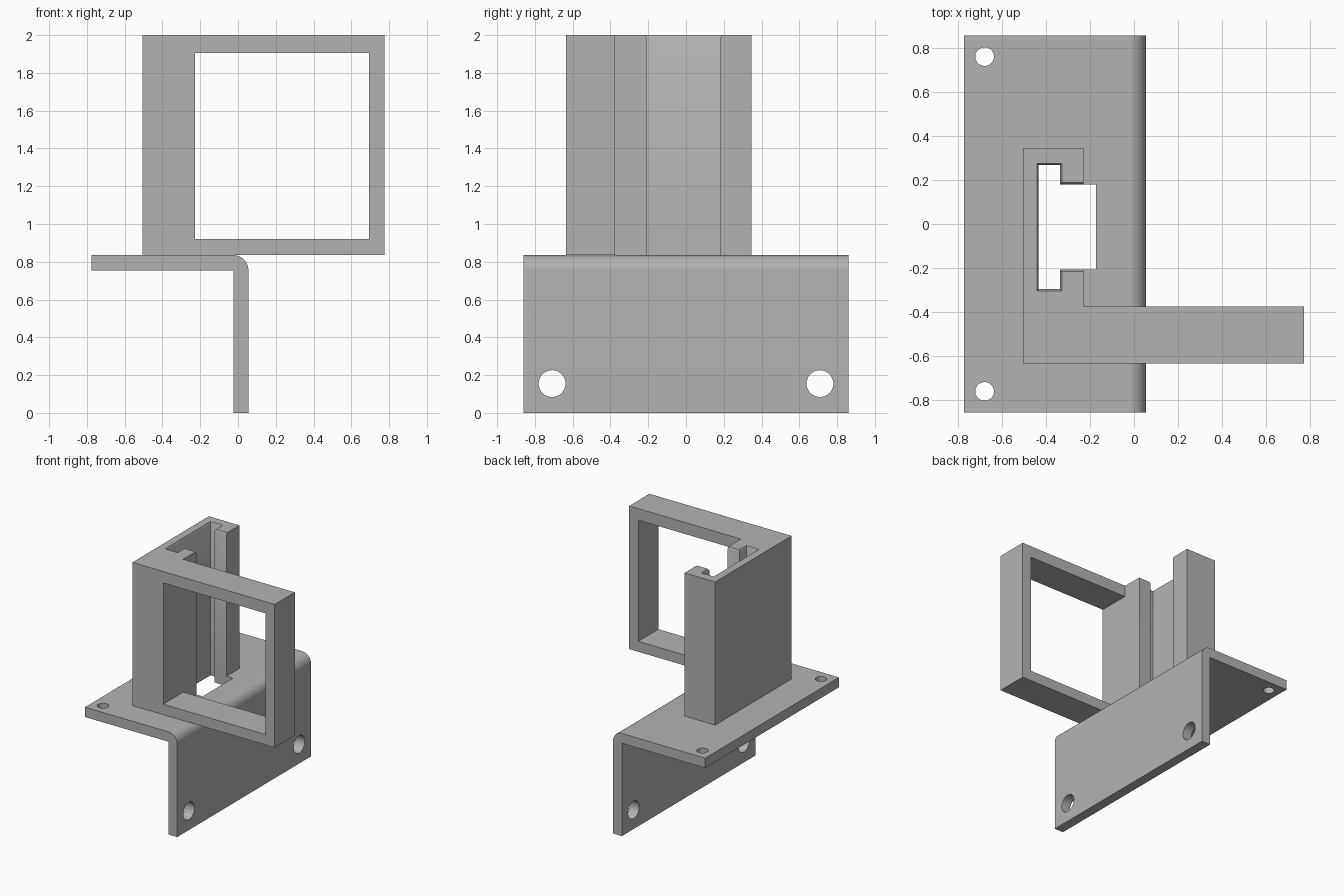
import bpy
import bmesh
from math import cos, sin, pi

cube = bpy.data.objects.get("Cube")
if cube:
    bpy.data.objects.remove(cube, do_unlink=True)

grey = bpy.data.materials.new("plain grey")
grey.use_nodes = True
COLOUR = (0.45, 0.45, 0.45, 1)
grey.diffuse_color = COLOUR
grey.node_tree.nodes["Principled BSDF"].inputs["Base Color"].default_value = COLOUR


def loft(name, rings):
    """Closed solid through rings of equal point count."""
    bm = bmesh.new()
    loops = [[bm.verts.new(p) for p in ring] for ring in rings]
    n = len(loops[0])
    for a, b in zip(loops, loops[1:]):
        for i in range(n):
            j = (i + 1) % n
            bm.faces.new((a[i], a[j], b[j], b[i]))
    bm.faces.new(loops[0])
    bm.faces.new(loops[-1])
    bmesh.ops.recalc_face_normals(bm, faces=bm.faces)
    mesh = bpy.data.meshes.new(name)
    bm.to_mesh(mesh)
    bm.free()
    mesh.materials.append(grey)
    obj = bpy.data.objects.new(name, mesh)
    bpy.context.collection.objects.link(obj)
    return obj


def at_z(outline, z):
    return [(x, y, z) for x, y in outline]


def along_y(outline, y0, y1):
    return [[(x, y, z) for x, z in outline] for y in (y0, y1)]


def circle(u, v, r, n=48):
    return [(u + r * cos(2 * pi * i / n), v + r * sin(2 * pi * i / n)) for i in range(n)]


def cut(obj, cutters):
    bpy.ops.object.select_all(action="DESELECT")
    bpy.context.view_layer.objects.active = obj
    obj.select_set(True)
    for c in cutters:
        c.hide_render = True
        mod = obj.modifiers.new("cut", "BOOLEAN")
        mod.operation = "DIFFERENCE"
        mod.solver = "EXACT"
        mod.object = c
        bpy.ops.object.modifier_apply(modifier=mod.name)
    bpy.ops.object.shade_smooth_by_angle(angle=pi / 6)


def slot_outline(g=0.0):
    """T-shaped channel, widened by g."""
    back, neck, mouth = -0.435 - g, -0.337 + g, -0.173
    lo, hi, lip_lo, lip_hi = -0.297 - g, 0.268 + g, -0.208 - g, 0.181 + g
    return [(back, lo), (neck, lo), (neck, lip_lo), (mouth, lip_lo),
            (mouth, lip_hi), (neck, lip_hi), (neck, hi), (back, hi)]


# Angle bracket with a rounded outer bend
TOP, UNDER, R = 0.835, 0.755, 0.08
LEFT, INNER, OUTER, HALF = -0.775, -0.025, 0.055, 0.86
bend = [(OUTER - R + R * cos(pi / 2 * i / 12), TOP - R + R * sin(pi / 2 * i / 12))
        for i in range(13)]
profile = [(LEFT, UNDER), (INNER, UNDER), (INNER, 0), (OUTER, 0)] + bend + [(LEFT, TOP)]
bracket = loft("angle_bracket", along_y(profile, -HALF, HALF))

# Channel cutter with a small lead-in chamfer at the top
slot = loft("slot_cutter", [at_z(slot_outline(), 0.7), at_z(slot_outline(), 1.985),
                            at_z(slot_outline(0.008), 2.0), at_z(slot_outline(0.008), 2.1)])

# Screw holes, mirrored front to back
holes = []
for side in (-1, 1):
    pin = circle(-0.681, side * 0.763, 0.0425)
    holes.append(loft("plate_hole_cutter", [at_z(pin, 0.7), at_z(pin, 0.9)]))
    bore = circle(side * 0.709, 0.155, 0.071)
    holes.append(loft("leg_hole_cutter",
                      [[(x, y, z) for y, z in bore] for x in (-0.1, 0.1)]))
cut(bracket, [slot] + holes)

# Upright channel holder with the side frame
plan = [(-0.505, -0.636), (0.775, -0.636), (0.775, -0.377),
        (-0.23, -0.377), (-0.23, 0.346), (-0.505, 0.346)]
holder = loft("holder_with_frame", [at_z(plan, TOP), at_z(plan, 2.0)])
opening = [(-0.227, 0.92), (0.693, 0.92), (0.693, 1.906), (-0.227, 1.906)]
window = loft("window_cutter", along_y(opening, -0.7, -0.37))
cut(holder, [slot, window])

# Cutters are no longer needed
for c in [slot, window] + holes:
    bpy.data.objects.remove(c, do_unlink=True)
